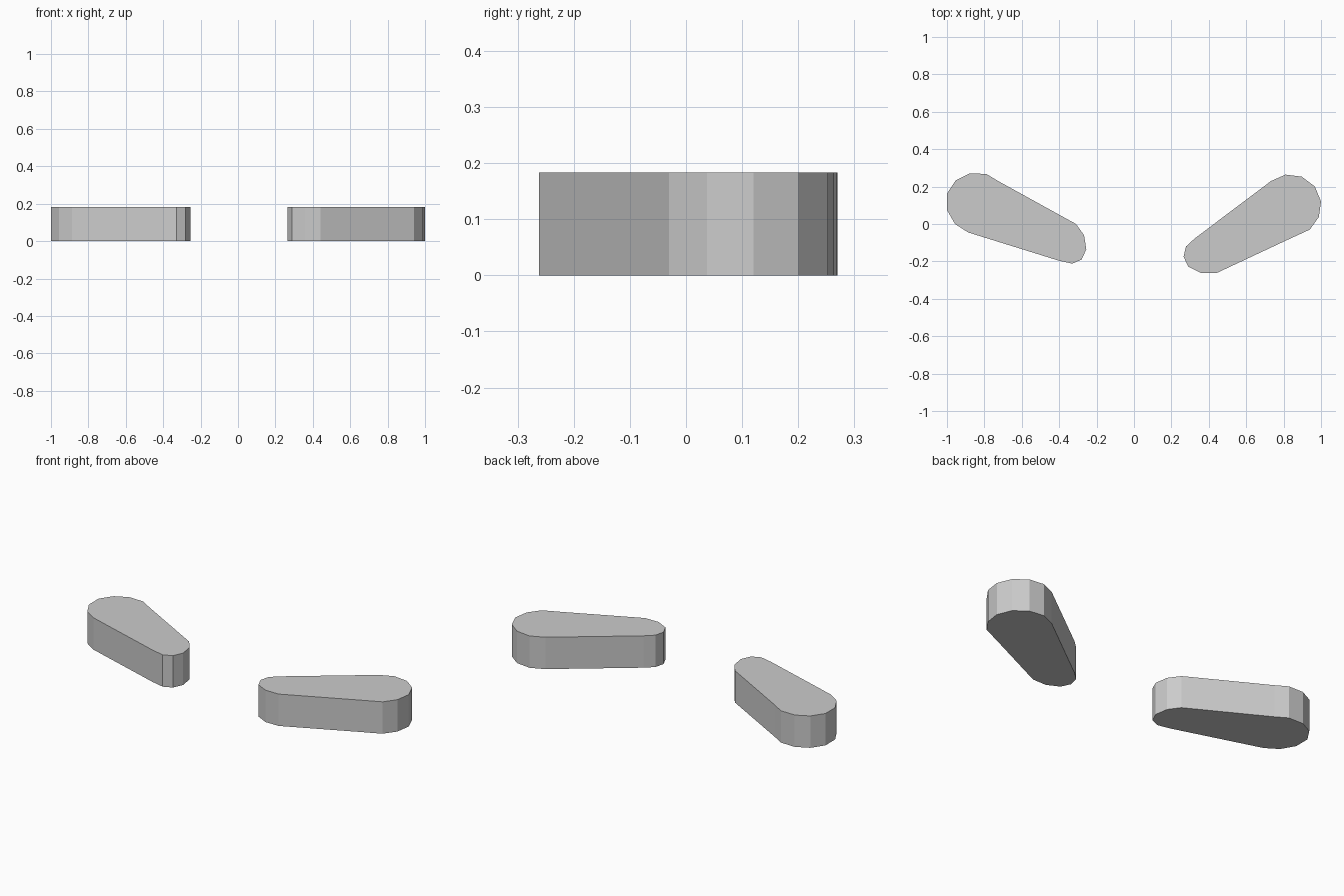
import bpy
import bmesh

if "Cube" in bpy.data.objects:
    bpy.data.objects.remove(bpy.data.objects["Cube"])

HEIGHT = 0.183


def prism(name, outline):
    """Extrude a flat outline upwards from the ground into a closed solid."""
    bm = bmesh.new()
    base = bm.faces.new([bm.verts.new((x, y, 0)) for x, y in outline])
    top = bmesh.ops.extrude_face_region(bm, geom=[base], use_keep_orig=True)["geom"]
    verts = [v for v in top if isinstance(v, bmesh.types.BMVert)]
    bmesh.ops.translate(bm, verts=verts, vec=(0, 0, HEIGHT))
    bmesh.ops.recalc_face_normals(bm, faces=bm.faces)
    mesh = bpy.data.meshes.new(name)
    bm.to_mesh(mesh)
    bm.free()
    obj = bpy.data.objects.new(name, mesh)
    bpy.context.collection.objects.link(obj)
    return obj


# left tapered paddle, outer end larger
prism("left_paddle", [
    (-1.0, 0.075), (-0.957, 0.0), (-0.887, -0.045), (-0.405, -0.195),
    (-0.33, -0.212), (-0.28, -0.19), (-0.255, -0.135), (-0.267, -0.06),
    (-0.31, 0.0), (-0.727, 0.23), (-0.79, 0.268), (-0.88, 0.27),
    (-0.953, 0.233), (-1.0, 0.163),
])

# right tapered paddle, slightly steeper
prism("right_paddle", [
    (0.265, -0.175), (0.29, -0.228), (0.358, -0.262), (0.442, -0.262),
    (0.82, -0.085), (0.94, -0.03), (0.988, 0.037), (1.0, 0.12),
    (0.967, 0.2), (0.897, 0.253), (0.81, 0.264), (0.733, 0.23),
    (0.325, -0.077), (0.278, -0.12),
])
